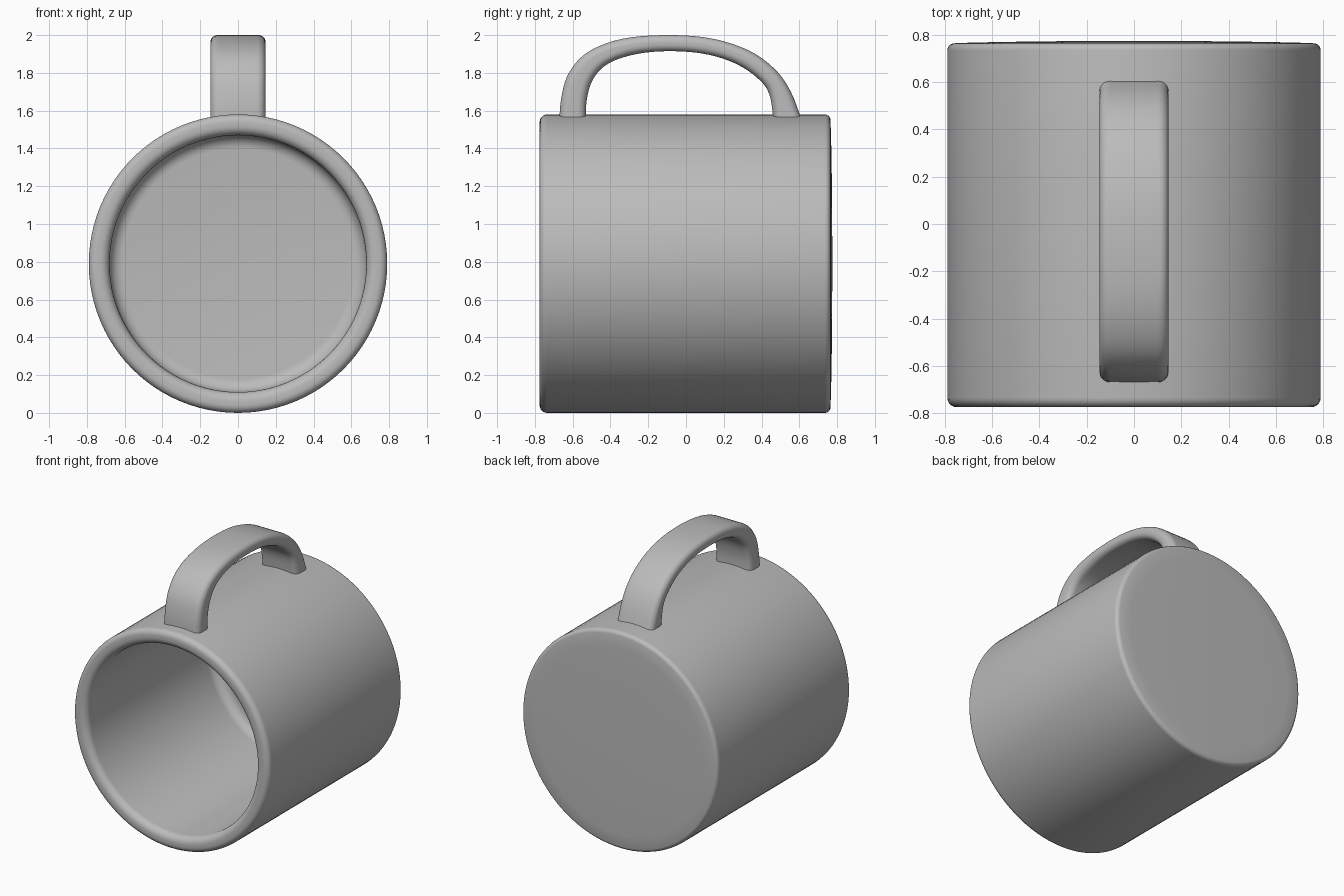
import bpy, bmesh, math
from mathutils import Vector

cube = bpy.data.objects.get("Cube")
if cube:
    bpy.data.objects.remove(cube, do_unlink=True)

grey = bpy.data.materials.new("grey ceramic")
grey.use_nodes = True
grey.diffuse_color = (0.5, 0.5, 0.5, 1)
grey.node_tree.nodes["Principled BSDF"].inputs["Base Color"].default_value = (0.5, 0.5, 0.5, 1)

RADIUS = 0.79


def finish(name, bm, angle):
    bmesh.ops.recalc_face_normals(bm, faces=bm.faces)
    mesh = bpy.data.meshes.new(name)
    bm.to_mesh(mesh)
    bm.free()
    mesh.materials.append(grey)
    obj = bpy.data.objects.new(name, mesh)
    bpy.context.collection.objects.link(obj)
    bpy.ops.object.select_all(action="DESELECT")
    obj.select_set(True)
    bpy.context.view_layer.objects.active = obj
    bpy.ops.object.shade_smooth_by_angle(angle=math.radians(angle))
    return obj


def smooth_path(points, steps):
    """Catmull-Rom curve through the points."""
    pts = [Vector(p) for p in points]
    pts = [2 * pts[0] - pts[1]] + pts + [2 * pts[-1] - pts[-2]]
    out = []
    for a, b, c, d in zip(pts, pts[1:], pts[2:], pts[3:]):
        for i in range(steps):
            t = i / steps
            out.append(0.5 * (2 * b + (c - a) * t + (2 * a - 5 * b + 4 * c - d) * t ** 2
                              + (3 * b - a - 3 * c + d) * t ** 3))
    return out + [pts[-2]]


def corner(r, y, size, start, end, steps=6):
    """Quarter-round (radius, y) points for the lathe profile."""
    angles = [math.radians(start + (end - start) * i / steps) for i in range(steps + 1)]
    return [(r + size * math.cos(a), y + size * math.sin(a)) for a in angles]


# Mug body: lathe profile of (radius, y) spun round the y axis
profile = [(0, 0.775), (0.4, 0.773), (0.68, 0.768)]
profile += corner(RADIUS - 0.03, 0.735, 0.03, 80, 0)
profile += corner(RADIUS - 0.04, -0.735, 0.04, 0, -90)
profile += corner(0.73, -0.725, 0.05, -90, -180)
profile += corner(0.61, 0.60, 0.07, 0, 90)
profile += [(0, 0.67)]
bm = bmesh.new()
verts = [bm.verts.new((r, y, RADIUS)) for r, y in profile]
edges = [bm.edges.new(pair) for pair in zip(verts, verts[1:])]
bmesh.ops.spin(bm, geom=verts + edges, cent=(0, 0, RADIUS), axis=(0, 1, 0),
               angle=math.tau, steps=96)
bmesh.ops.remove_doubles(bm, verts=bm.verts, dist=0.0005)
finish("mug_body", bm, 50)

# Handle: rounded band lofted between its outer and inner (y, z) outlines
outer = [(-0.672, 1.53), (-0.66, 1.67), (-0.62, 1.80), (-0.52, 1.91), (-0.34, 1.98), (-0.10, 2.0),
         (0.13, 1.983), (0.33, 1.92), (0.47, 1.82), (0.555, 1.70), (0.62, 1.53)]
inner = [(-0.53, 1.53), (-0.525, 1.66), (-0.49, 1.77), (-0.41, 1.85), (-0.27, 1.898), (-0.10, 1.915),
         (0.09, 1.902), (0.25, 1.855), (0.37, 1.78), (0.44, 1.69), (0.466, 1.53)]
HALF_WIDTH = 0.146
bm = bmesh.new()
rings = []
for out, inn in zip(smooth_path(outer, 5), smooth_path(inner, 5)):
    mid, across = (out + inn) / 2, (out - inn) / 2
    half = across.length
    across.normalize()
    r = min(0.045, half * 0.85)
    ring = []
    for q, (sx, sy) in enumerate([(1, 1), (-1, 1), (-1, -1), (1, -1)]):
        for i in range(7):
            a = math.radians(90 * q + 15 * i)
            x = sx * (HALF_WIDTH - r) + r * math.cos(a)
            p = mid + across * (sy * (half - r) + r * math.sin(a))
            ring.append(bm.verts.new((x, p.x, p.y)))
    rings.append(ring)
for a, b in zip(rings, rings[1:]):
    for i in range(len(a)):
        j = (i + 1) % len(a)
        bm.faces.new((a[i], a[j], b[j], b[i]))
for end in (rings[0], rings[-1]):
    bm.faces.new(end)
finish("mug_handle", bm, 50)
